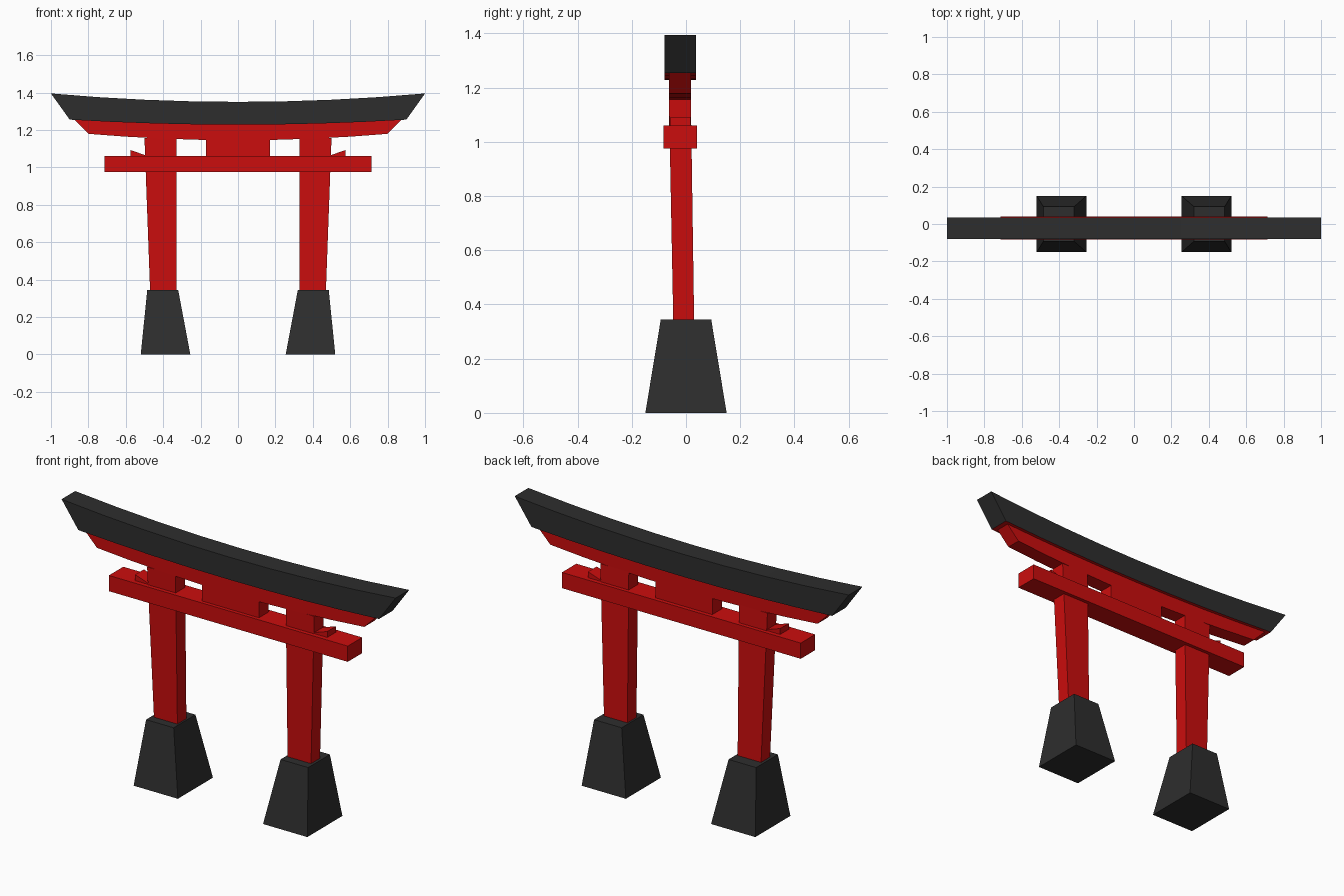
import bpy
import bmesh

cube = bpy.data.objects.get("Cube")
if cube:
    bpy.data.objects.remove(cube, do_unlink=True)


def make_material(name, rgb):
    mat = bpy.data.materials.new(name)
    mat.use_nodes = True
    mat.diffuse_color = (*rgb, 1)
    mat.node_tree.nodes["Principled BSDF"].inputs["Base Color"].default_value = (*rgb, 1)
    return mat


RED = make_material("red_paint", (0.6, 0.004, 0.004))
BLACK = make_material("charcoal_black", (0.027, 0.027, 0.027))


def loft(name, rings, materials):
    """Skin a series of four-sided rings and cap both ends."""
    bm = bmesh.new()
    loops = [[bm.verts.new(p) for p in ring] for ring in rings]
    for a, b in zip(loops, loops[1:]):
        for i in range(4):
            j = (i + 1) % 4
            bm.faces.new((a[i], a[j], b[j], b[i]))
    bm.faces.new(loops[0])
    bm.faces.new(loops[-1])
    bmesh.ops.recalc_face_normals(bm, faces=bm.faces)
    mesh = bpy.data.meshes.new(name)
    bm.to_mesh(mesh)
    bm.free()
    for mat in materials:
        mesh.materials.append(mat)
    obj = bpy.data.objects.new(name, mesh)
    bpy.context.collection.objects.link(obj)
    return obj


def rect(x, y, z):
    return [(x[0], y[0], z), (x[1], y[0], z), (x[1], y[1], z), (x[0], y[1], z)]


def block(name, x0, y0, z0, x1, y1, z1, mat):
    """Tapered block from a bottom rectangle to a top rectangle."""
    return loft(name, [rect(x0, y0, z0), rect(x1, y1, z1)], [mat])


def curved_beam(name, y, bottom, top, materials, segments=8):
    """Upswept beam; bottom and top are (half length, middle z, end rise)."""
    rings = []
    for i in range(segments + 1):
        t = 2 * i / segments - 1
        (xb, zb), (xt, zt) = [(h * t, z + r * t * t) for h, z, r in (bottom, top)]
        rings.append([(xb, y[0], zb), (xb, y[1], zb), (xt, y[1], zt), (xt, y[0], zt)])
    return loft(name, rings, materials)


BEAM_Y = (-0.063, 0.018)

# Plinths, posts and wedges, mirrored left and right
for side, s in (("left", 1), ("right", -1)):
    def span(inner, outer):
        return (s * inner, s * outer)

    block(side + "_plinth", span(0.255, 0.52), (-0.15, 0.15), 0,
          span(0.32, 0.485), (-0.093, 0.093), 0.345, BLACK)
    block(side + "_post", span(0.33, 0.47), (-0.047, 0.03), 0.34,
          span(0.33, 0.5), BEAM_Y, 1.156, RED)
    wedge = [[(s * x, y, z) for x, z in ((0.48, 1.05), (0.575, 1.05), (0.575, 1.092), (0.48, 1.06))]
             for y in (-0.058, 0.016)]
    loft(side + "_wedge", wedge, [RED])

# Straight tie beam and centre strut
block("tie_beam", (-0.715, 0.715), (-0.083, 0.04), 0.975,
      (-0.715, 0.715), (-0.083, 0.04), 1.06, RED)
block("centre_strut", (-0.17, 0.17), BEAM_Y, 1.055,
      (-0.17, 0.17), BEAM_Y, 1.147, RED)

# Upswept lintel and roof beam
curved_beam("lintel", BEAM_Y, (0.8, 1.145, 0.034), (0.875, 1.229, 0.026), [RED])
roof = curved_beam("roof_beam", (-0.08, 0.036), (0.9, 1.228, 0.027), (1.0, 1.35, 0.045), [BLACK, RED])

# Red underside of the roof beam
for face in roof.data.polygons:
    if face.normal.z < -0.9:
        face.material_index = 1
